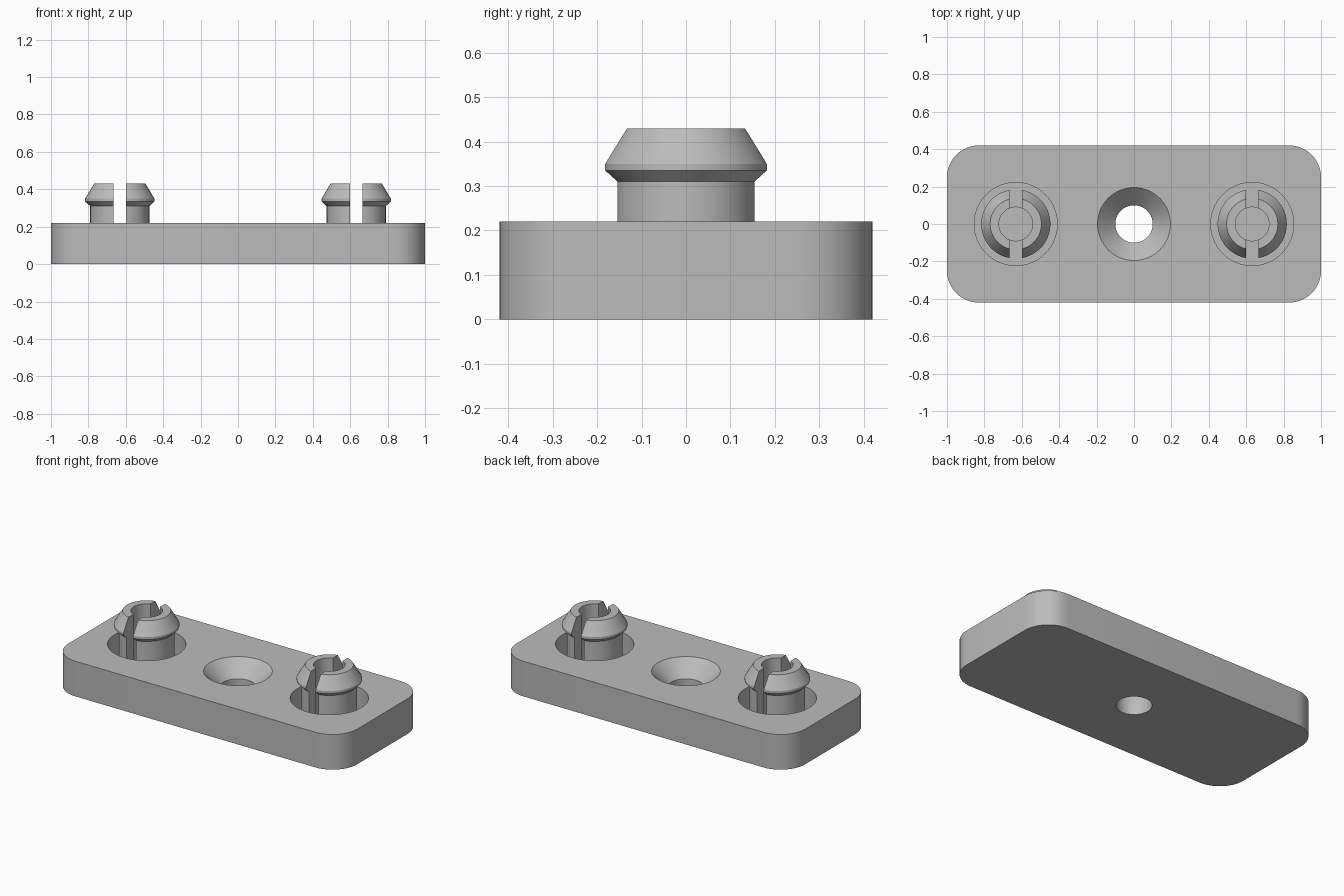
import bpy, bmesh, math

cube = bpy.data.objects.get("Cube")
if cube:
    bpy.data.objects.remove(cube, do_unlink=True)

PLATE_TOP, POCKET_FLOOR, BORE_FLOOR = 0.22, 0.06, 0.04
POST_X, BORE_R = 0.632, 0.09

grey = bpy.data.materials.new("plain grey")
grey.use_nodes = True
grey.diffuse_color = (0.5, 0.5, 0.5, 1)
grey.node_tree.nodes["Principled BSDF"].inputs["Base Color"].default_value = grey.diffuse_color


def finish(name, bm):
    bmesh.ops.recalc_face_normals(bm, faces=bm.faces)
    mesh = bpy.data.meshes.new(name)
    bm.to_mesh(mesh)
    bm.free()
    mesh.materials.append(grey)
    obj = bpy.data.objects.new(name, mesh)
    bpy.context.collection.objects.link(obj)
    return obj


def lathe(name, profile, x=0, closed=False, steps=64):
    """Spin (radius, height) points about a vertical axis at x."""
    bm = bmesh.new()
    verts = [bm.verts.new((r, 0, z)) for r, z in profile]
    edges = [bm.edges.new(pair) for pair in zip(verts, verts[1:])]
    if closed:
        edges.append(bm.edges.new((verts[-1], verts[0])))
    bmesh.ops.spin(bm, geom=verts + edges, cent=(0, 0, 0), axis=(0, 0, 1),
                   angle=math.tau, steps=steps)
    bmesh.ops.remove_doubles(bm, verts=bm.verts, dist=1e-5)
    bmesh.ops.translate(bm, verts=bm.verts, vec=(x, 0, 0))
    return finish(name, bm)


def box(name, size, centre):
    bm = bmesh.new()
    bmesh.ops.create_cube(bm, size=1)
    bmesh.ops.scale(bm, verts=bm.verts, vec=size)
    bmesh.ops.translate(bm, verts=bm.verts, vec=centre)
    return finish(name, bm)


def activate(obj):
    bpy.ops.object.select_all(action='DESELECT')
    obj.select_set(True)
    bpy.context.view_layer.objects.active = obj


def cut(obj, cutter):
    activate(obj)
    mod = obj.modifiers.new("cut", 'BOOLEAN')
    mod.operation, mod.solver, mod.object = 'DIFFERENCE', 'EXACT', cutter
    bpy.ops.object.modifier_apply(modifier=mod.name)
    bpy.data.objects.remove(cutter, do_unlink=True)


def smooth(obj):
    activate(obj)
    bpy.ops.object.shade_smooth_by_angle(angle=math.radians(20))


# Base plate with rounded vertical corners
bm = bmesh.new()
bmesh.ops.create_cube(bm, size=1)
bmesh.ops.scale(bm, verts=bm.verts, vec=(2, 0.84, PLATE_TOP))
bmesh.ops.translate(bm, verts=bm.verts, vec=(0, 0, PLATE_TOP / 2))
uprights = [e for e in bm.edges if abs(e.verts[0].co.z - e.verts[1].co.z) > 0.1]
bmesh.ops.bevel(bm, geom=uprights, offset=0.17, segments=12, profile=0.5, affect='EDGES')
plate = finish("base_plate", bm)

# Countersunk screw hole through the middle
cut(plate, lathe("screw_hole_cutter", [
    (0, -0.1), (0.1, -0.1), (0.1, 0.125), (0.195, PLATE_TOP), (0.195, 0.3), (0, 0.3)]))

# Slotted snap posts standing in round pockets
for side, x in (("right", -POST_X), ("left", POST_X)):
    cut(plate, lathe(side + "_pocket_cutter", [
        (0, BORE_FLOOR), (BORE_R, BORE_FLOOR), (BORE_R, POCKET_FLOOR),
        (0.222, POCKET_FLOOR), (0.222, 0.3), (0, 0.3)], x))
    post = lathe(side + "_snap_post", [
        (BORE_R, POCKET_FLOOR), (0.158, POCKET_FLOOR), (0.158, 0.31), (0.185, 0.335),
        (0.185, 0.35), (0.137, 0.43), (BORE_R, 0.43)], x, closed=True)
    cut(post, box(side + "_slot_cutter", (0.067, 0.6, 0.6), (x, 0, 0.3)))
    smooth(post)

smooth(plate)
